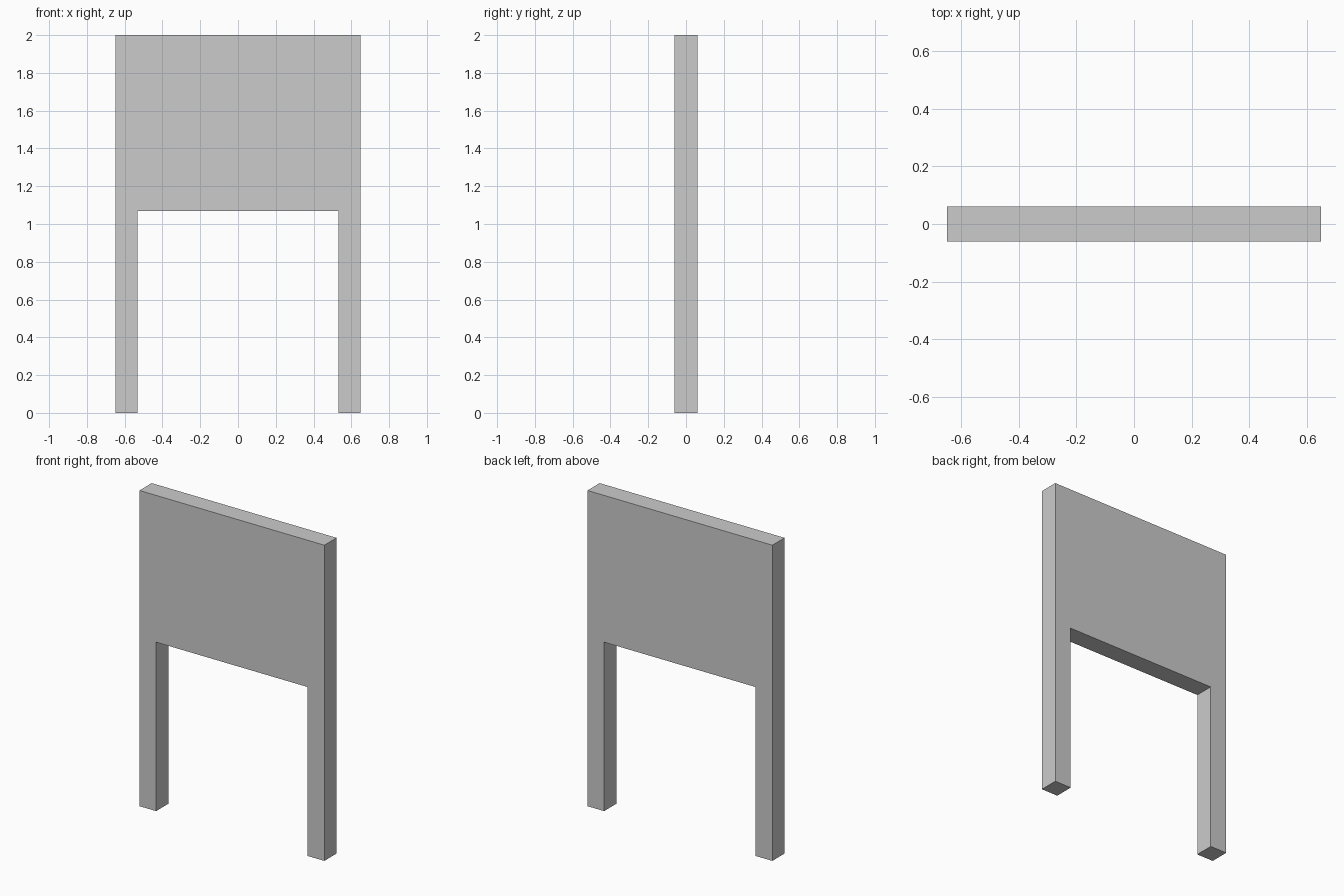
import bpy, bmesh

if "Cube" in bpy.data.objects:
    bpy.data.objects.remove(bpy.data.objects["Cube"])

HALF_W, INNER_W, HALF_D = 0.648, 0.531, 0.061
OPENING_Z, TOP_Z = 1.07, 2.0

# Right half of the front outline, mirrored to close the arch shape
half = [(INNER_W, OPENING_Z), (INNER_W, 0), (HALF_W, 0), (HALF_W, TOP_Z)]
outline = half + [(-x, z) for x, z in reversed(half)]

# Panel with two legs, extruded front to back
bm = bmesh.new()
face = bm.faces.new([bm.verts.new((x, -HALF_D, z)) for x, z in outline])
ext = bmesh.ops.extrude_face_region(bm, geom=[face], use_keep_orig=True)
verts = [v for v in ext["geom"] if isinstance(v, bmesh.types.BMVert)]
bmesh.ops.translate(bm, verts=verts, vec=(0, 2 * HALF_D, 0))
bmesh.ops.recalc_face_normals(bm, faces=bm.faces)

mesh = bpy.data.meshes.new("panel_with_legs")
bm.to_mesh(mesh)
bm.free()
bpy.context.collection.objects.link(bpy.data.objects.new("panel_with_legs", mesh))
